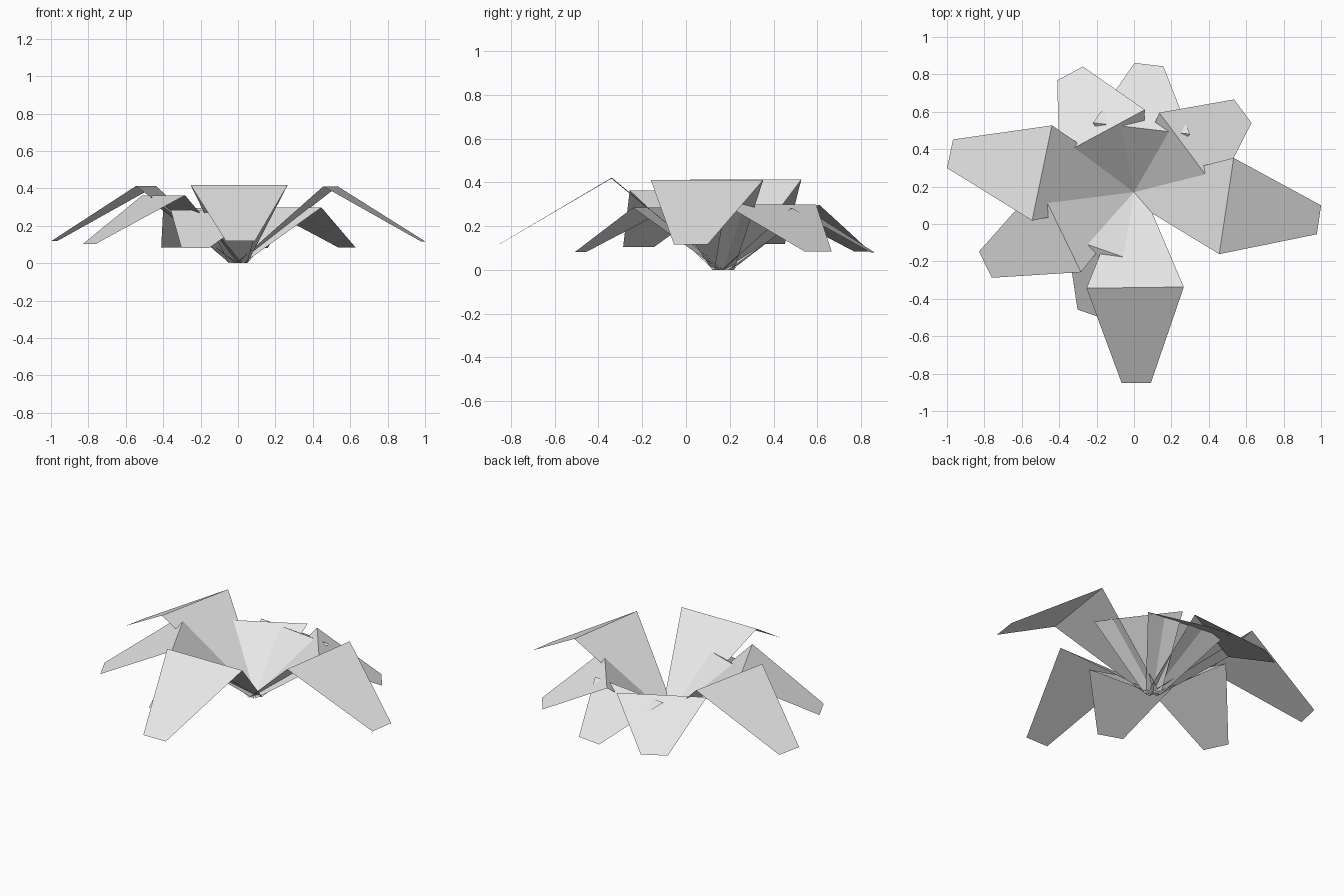
import bpy
from math import radians
from mathutils import Matrix, Vector

cube = bpy.data.objects.get("Cube")
if cube:
    bpy.data.objects.remove(cube, do_unlink=True)

# Single pale grey material
grey = bpy.data.materials.new("pale_grey")
grey.use_nodes = True
grey.diffuse_color = (0.8, 0.8, 0.8, 1)
grey.node_tree.nodes["Principled BSDF"].inputs["Base Color"].default_value = (0.8, 0.8, 0.8, 1)

CENTRE = Vector((0, 0.17, 0))

# Leaf outline at full length: distance from centre, height, half width
SECTIONS = [(0, 0, 0.05), (0.505, 0.415, 0.26), (1.01, 0.118, 0.078)]


def leaf(name, angle, length):
    """Folded leaf: a rising inner panel and a drooping outer panel."""
    turn = Matrix.Rotation(radians(angle), 4, 'Z')
    verts = []
    for reach, height, half in SECTIONS:
        for side in (-1, 1):
            point = Vector((reach * length, side * half, height * length))
            verts.append(CENTRE + turn @ point)
    faces = [(0, 2, 3, 1), (2, 4, 5, 3)]
    mesh = bpy.data.meshes.new(name)
    mesh.from_pydata(verts, [], faces)
    mesh.materials.append(grey)
    obj = bpy.data.objects.new(name, mesh)
    bpy.context.collection.objects.link(obj)


# Long leaves
leaf("front_long_leaf", -89.3, 1.01)
leaf("left_long_leaf", -8.5, 0.99)
leaf("right_long_leaf", 168.2, 0.995)

# Medium leaf
leaf("front_right_medium_leaf", 206, 0.875)

# Short leaves
leaf("back_right_short_leaf", 118.3, 0.714)
leaf("back_left_short_leaf", 36.7, 0.718)
leaf("back_short_leaf", 83.3, 0.68)
leaf("front_short_leaf", 250.7, 0.685)
